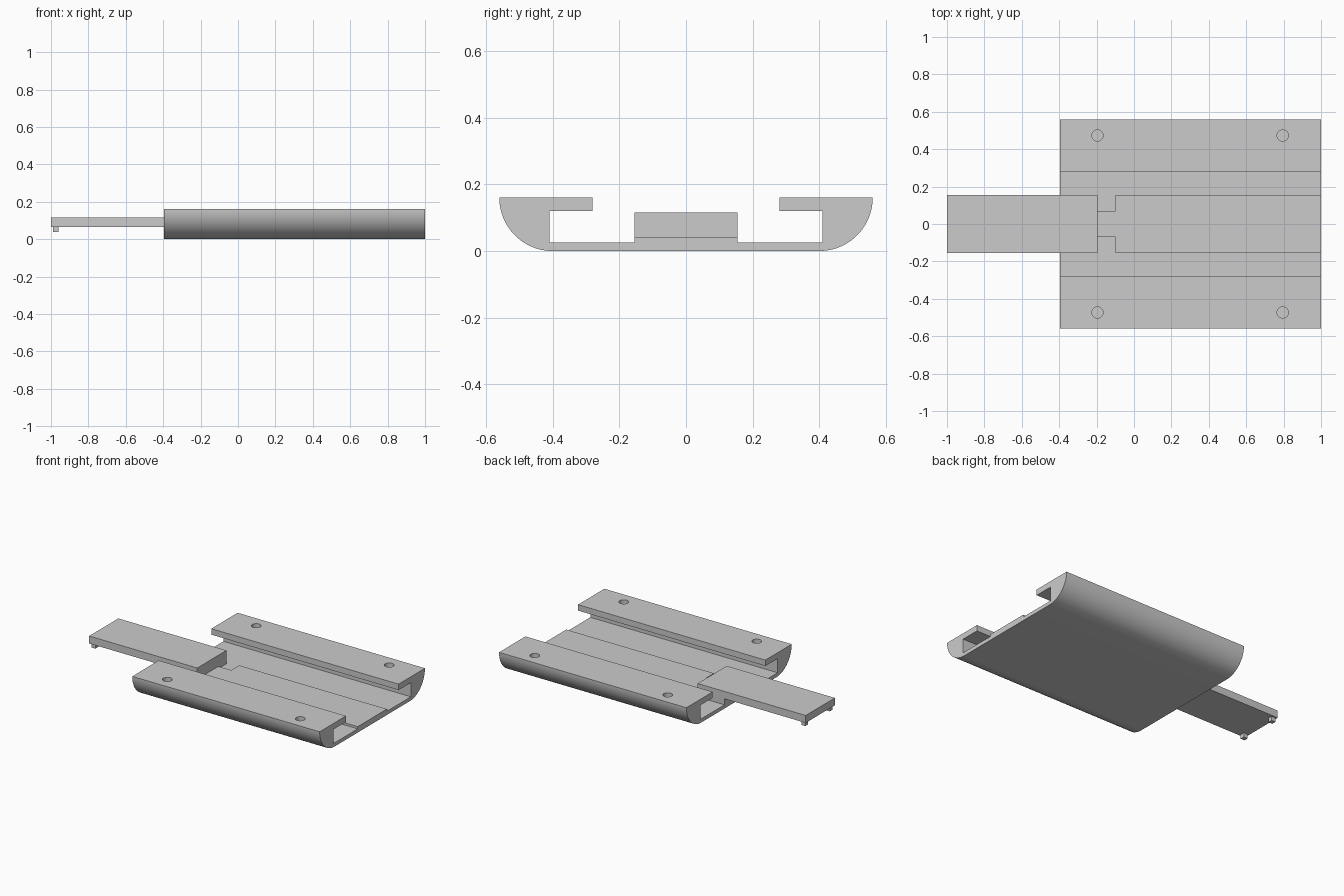
import bpy, bmesh, math
from mathutils import Vector

cube = bpy.data.objects.get("Cube")
if cube:
    bpy.data.objects.remove(cube, do_unlink=True)

gray = bpy.data.materials.new("plain gray")
gray.use_nodes = True
color = (0.6, 0.6, 0.6, 1)
gray.diffuse_color = color
gray.node_tree.nodes["Principled BSDF"].inputs["Base Color"].default_value = color


def extrude(name, points, offset):
    """Closed outline swept along an offset into a solid."""
    bm = bmesh.new()
    face = bm.faces.new([bm.verts.new(p) for p in points])
    swept = bmesh.ops.extrude_face_region(bm, geom=[face])["geom"]
    verts = [v for v in swept if isinstance(v, bmesh.types.BMVert)]
    bmesh.ops.translate(bm, verts=verts, vec=Vector(offset))
    bmesh.ops.recalc_face_normals(bm, faces=bm.faces)
    mesh = bpy.data.meshes.new(name)
    bm.to_mesh(mesh)
    bm.free()
    mesh.materials.append(gray)
    obj = bpy.data.objects.new(name, mesh)
    bpy.context.collection.objects.link(obj)
    return obj


def box(name, x0, x1, y0, y1, z0, z1):
    outline = [(x0, y0, z0), (x1, y0, z0), (x1, y1, z0), (x0, y1, z0)]
    return extrude(name, outline, (0, 0, z1 - z0))


X0, X1, TOP, FLOOR = -0.395, 1.0, 0.16, 0.025
HALF, STRIP = 0.56, 0.155

# Channel body: inner lip and wall, then the rounded outer corner
half = [(0.41, FLOOR), (0.41, 0.12), (0.28, 0.12), (0.28, TOP)]
steps = 24
for i in range(steps + 1):
    a = math.pi / 2 * i / steps
    half.append((HALF - TOP + TOP * math.cos(a), TOP - TOP * math.sin(a)))
profile = half + [(-y, z) for y, z in reversed(half)]
body = extrude("channel_body", [(X0, y, z) for y, z in profile], (X1 - X0, 0, 0))

# Blind screw holes in both rails
for x in (-0.195, 0.795):
    for y in (-0.473, 0.473):
        circle = [(x + 0.03 * math.cos(t * math.pi / 16),
                   y + 0.03 * math.sin(t * math.pi / 16), 0.07) for t in range(32)]
        cutter = extrude("hole_cutter", circle, (0, 0, 0.2))
        cutter.hide_render = True
        cutter.hide_set(True)
        mod = body.modifiers.new("screw_hole", "BOOLEAN")
        mod.operation = "DIFFERENCE"
        mod.solver = "EXACT"
        mod.object = cutter

# Apply the holes and drop the cutters
bpy.context.view_layer.objects.active = body
body.select_set(True)
for mod in list(body.modifiers):
    cutter = mod.object
    bpy.ops.object.modifier_apply(modifier=mod.name)
    bpy.data.objects.remove(cutter, do_unlink=True)
bpy.ops.object.shade_smooth_by_angle(angle=math.radians(30))

# Raised strip along the floor with its narrower neck
box("floor_strip", -0.1, X1, -STRIP, STRIP, FLOOR, 0.04)
box("strip_neck", -0.195, -0.1, -0.07, 0.07, FLOOR, 0.04)

# Tongue with the block that carries it
side = [(-1, 0.065), (X0, 0.065), (X0, FLOOR), (-0.195, FLOOR), (-0.195, 0.115), (-1, 0.115)]
extrude("tongue", [(x, -STRIP, z) for x, z in side], (0, 2 * STRIP, 0))

# Small pegs under the tongue tip
for name, y in (("left_peg", 0.13), ("right_peg", -0.13)):
    box(name, -0.99, -0.96, y - 0.015, y + 0.015, 0.037, 0.065)
